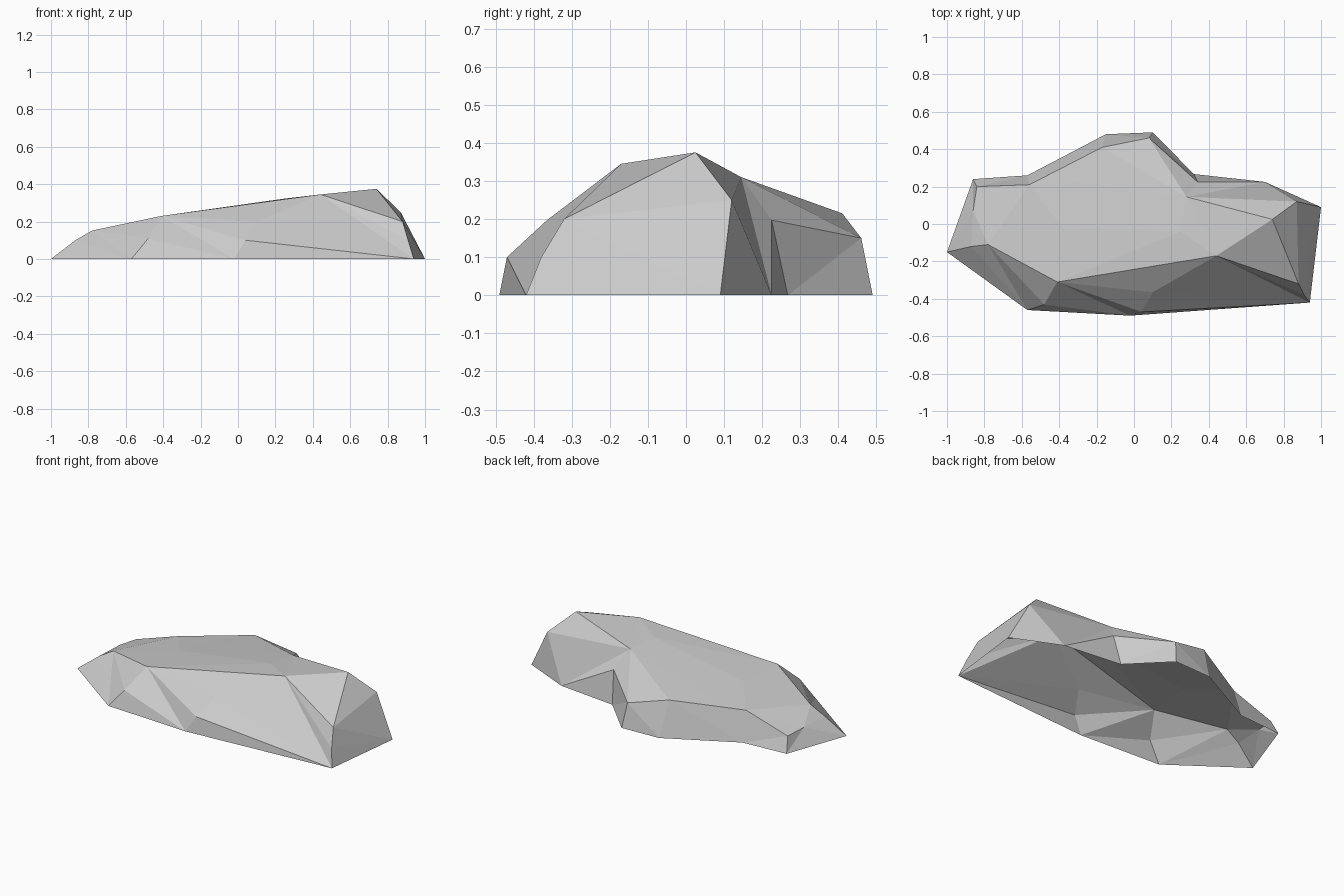
import bpy
import bmesh
from mathutils import Vector
from mathutils.geometry import delaunay_2d_cdt

cube = bpy.data.objects.get("Cube")
if cube:
    bpy.data.objects.remove(cube, do_unlink=True)

# Stone colour
stone = bpy.data.materials.new("stone_grey")
stone.use_nodes = True
colour = (0.6, 0.6, 0.6, 1)
stone.diffuse_color = colour
shader = next(n for n in stone.node_tree.nodes if n.type == 'BSDF_PRINCIPLED')
shader.inputs["Base Color"].default_value = colour

# Corners shared by more than one rib
tip = (-1, -.15, 0)
shoulder = (.87, .12, .25)
peak = (.74, .025, .375)
back_ledge = (-.17, .41, .215)

# Ribs run from the ground up to the crown, counter-clockwise around the rock
ribs = [
    [tip, (-.87, -.12, .1), (-.78, -.11, .152)],
    [(-.57, -.46, 0), (-.48, -.43, .11), (-.41, -.31, .23)],
    [(-.02, -.49, 0), (.04, -.47, .1), (.1, -.365, .197), (.44, -.17, .345)],
    [(.94, -.42, 0), (.91, -.38, .1), (.88, -.32, .2), peak],
    [(1, .09, 0), shoulder, peak],
    [(.7, .225, 0), shoulder, peak],
    [(.32, .267, 0), (.34, .225, .197), (.28, .145, .31)],
    [(.1, .49, 0), (.08, .46, .15), back_ledge],
    [(-.15, .48, 0), back_ledge],
    [(-.57, .26, 0), (-.56, .21, .18)],
    [(-.86, .24, 0), (-.84, .2, .09)],
    [tip, (-.86, .07, .1)],
]
# Slight bumps inside the crown
bumps = [(.25, -.04, .323), (-.38, -.02, .225), (-.35, .23, .207)]

bm = bmesh.new()
corners = {}


def corner(point):
    if point not in corners:
        corners[point] = bm.verts.new(point)
    return corners[point]


def triangle(*points):
    if len(set(points)) == len(points):
        bm.faces.new([corner(p) for p in points])


def gap(a, b):
    return (Vector(a) - Vector(b)).length


def stitch(left, right):
    """Fill the strip between two ribs, always taking the shorter diagonal."""
    i = j = 0
    while i < len(left) - 1 or j < len(right) - 1:
        a, b = left[i], right[j]
        go_left = j == len(right) - 1 or (
            i < len(left) - 1 and gap(left[i + 1], b) < gap(a, right[j + 1]))
        if go_left:
            i += 1
            triangle(a, b, left[i])
        else:
            j += 1
            triangle(a, b, right[j])


# Sides
for left, right in zip(ribs, ribs[1:] + ribs[:1]):
    stitch(left, right)

# Crown
rim = list(dict.fromkeys(rib[-1] for rib in ribs))
crown = rim + bumps
result = delaunay_2d_cdt([Vector(p[:2]) for p in crown], [],
                         [list(range(len(rim)))], 1, 1e-5)
for face in result[2]:
    triangle(*[crown[result[3][v][0]] for v in face])

mesh = bpy.data.meshes.new("rock")
bm.to_mesh(mesh)
bm.free()
mesh.materials.append(stone)
rock = bpy.data.objects.new("rock", mesh)
bpy.context.collection.objects.link(rock)
